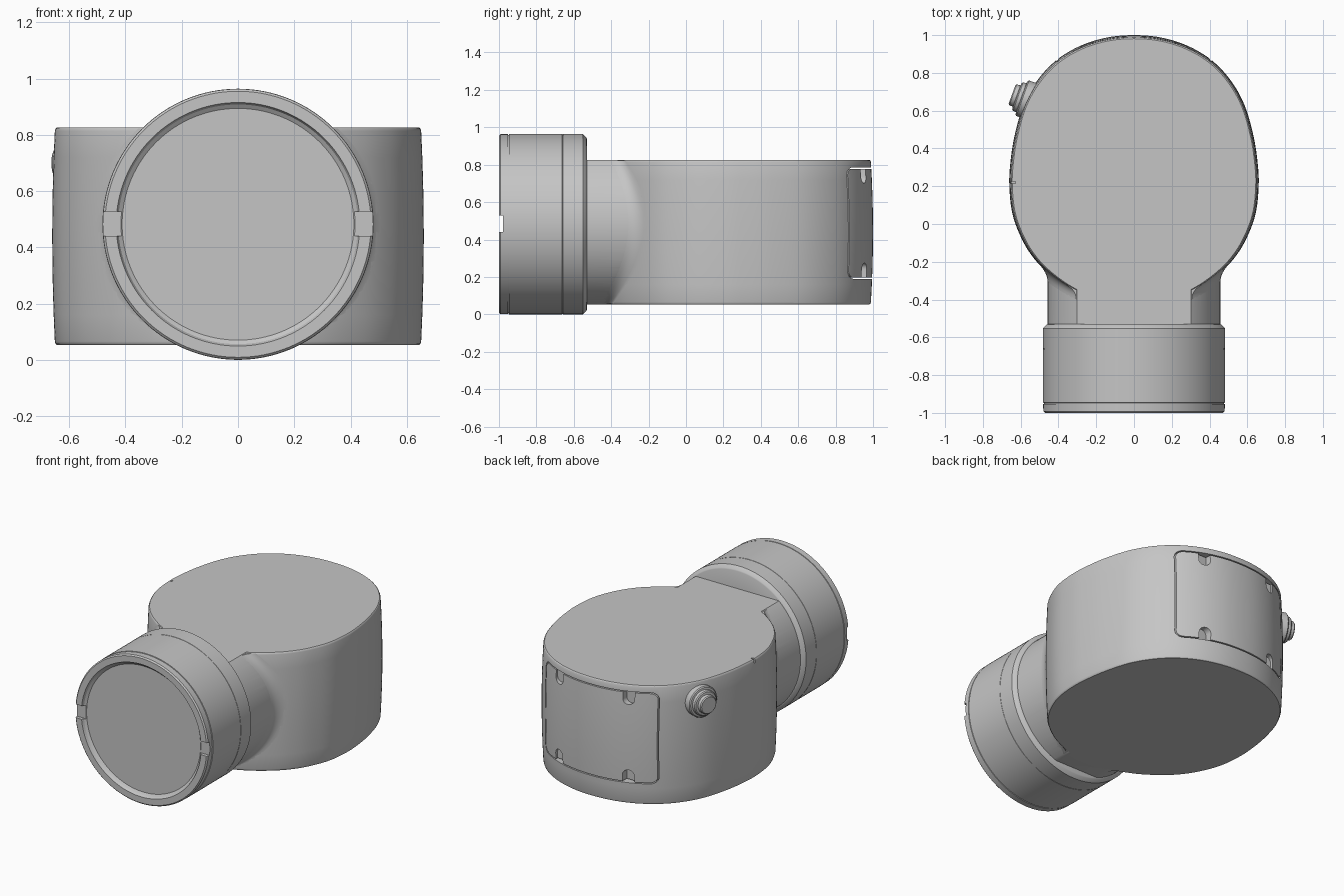
import bpy, bmesh, math
from mathutils import Vector, Matrix

if "Cube" in bpy.data.objects:
    bpy.data.objects.remove(bpy.data.objects["Cube"])

grey = bpy.data.materials.new("plain grey")
grey.use_nodes = True
COLOUR = (0.56, 0.56, 0.56, 1)
grey.diffuse_color = COLOUR
grey.node_tree.nodes["Principled BSDF"].inputs["Base Color"].default_value = COLOUR

AXIS_Z = 0.482          # height of the pipe axis
NECK_R = 0.457
BOTTOM, TOP = 0.053, 0.826
MIDDLE = (BOTTOM + TOP) / 2


def make(name, bm):
    bmesh.ops.recalc_face_normals(bm, faces=bm.faces)
    mesh = bpy.data.meshes.new(name)
    bm.to_mesh(mesh)
    bm.free()
    mesh.materials.append(grey)
    ob = bpy.data.objects.new(name, mesh)
    bpy.context.collection.objects.link(ob)
    return ob


def loft(bm, rings, closed=False):
    """Skin a list of equal-length point rings, capped unless closed."""
    loops = [[bm.verts.new(p) for p in ring] for ring in rings]
    n = len(loops[0])
    pairs = list(zip(loops, loops[1:]))
    if closed:
        pairs.append((loops[-1], loops[0]))
    for a, b in pairs:
        for i in range(n):
            j = (i + 1) % n
            bm.faces.new((a[i], a[j], b[j], b[i]))
    if not closed:
        bm.faces.new(loops[0])
        bm.faces.new(loops[-1])


def lathe(name, profile, origin, direction, segments=96):
    """Turn (radius, height) pairs about a direction."""
    bm = bmesh.new()
    angles = [2 * math.pi * i / segments for i in range(segments)]
    loft(bm, [[(r * math.cos(a), r * math.sin(a), h) for a in angles] for r, h in profile])
    turn = Vector(direction).to_track_quat('Z', 'Y').to_matrix().to_4x4()
    bm.transform(Matrix.Translation(origin) @ turn)
    return make(name, bm)


def box(name, centre, size):
    bm = bmesh.new()
    bmesh.ops.create_cube(bm, size=1)
    bm.transform(Matrix.Translation(centre) @ Matrix.Diagonal((*size, 1)))
    return make(name, bm)


def combine(target, tool, operation):
    mod = target.modifiers.new(operation, 'BOOLEAN')
    mod.operation, mod.object, mod.solver = operation, tool, 'EXACT'
    bpy.context.view_layer.objects.active = target
    bpy.ops.object.modifier_apply(modifier=mod.name)
    bpy.data.objects.remove(tool)


def spline(points, steps=6):
    """Closed Catmull-Rom curve through the points."""
    out, n = [], len(points)
    for i in range(n):
        p0, p1, p2, p3 = (Vector(points[(i + k) % n]) for k in (-1, 0, 1, 2))
        for s in range(steps):
            t = s / steps
            out.append(0.5 * (2 * p1 + (p2 - p0) * t + (2 * p0 - 5 * p1 + 4 * p2 - p3) * t ** 2
                              + (3 * p1 - p0 - 3 * p2 + p3) * t ** 3))
    return out


def bulge(z):
    """Barrel scale of the drum at a height."""
    return 1 - 0.014 * ((z - MIDDLE) / 0.374) ** 2


# Rounded drum body with a slight barrel bulge
half = [(0, 1), (0.145, 0.987), (0.285, 0.943), (0.41, 0.868), (0.51, 0.763), (0.585, 0.63),
        (0.634, 0.46), (0.656, 0.31), (0.66, 0.2), (0.647, 0.07), (0.612, -0.04), (0.55, -0.155),
        (0.455, -0.26), (0.31, -0.36), (0.14, -0.425), (0, -0.44)]
outline = spline(half + [(-x, y) for x, y in half[-2:0:-1]])
levels = [(BOTTOM, 0.976), (BOTTOM + 0.004, 0.982)]
for i in range(9):
    z = MIDDLE + (i / 4 - 1) * 0.374
    levels.append((z, bulge(z)))
levels += [(TOP - 0.004, 0.982), (TOP, 0.976)]
bm = bmesh.new()
loft(bm, [[(p.x * s, 0.2 + (p.y - 0.2) * s, z) for p in outline] for z, s in levels])
body = make("drum_body", bm)

# Neck: a pipe flattened level with the drum's top and bottom
neck = lathe("neck", [(NECK_R, 0), (NECK_R, 0.6)], (0, 0.04, AXIS_Z), (0, -1, 0))
combine(neck, box("neck_trim", (0, 0, MIDDLE), (2, 3, TOP - BOTTOM)), 'INTERSECT')
combine(body, neck, 'UNION')


# Soft concave blend where the neck meets the drum
def drum_front(x, z):
    s = bulge(z)
    for a, b in zip(outline, outline[1:]):
        if a.y < 0 and a.x >= x / s >= b.x:
            y = a.y + (b.y - a.y) * (a.x - x / s) / (a.x - b.x)
            return 0.2 + (y - 0.2) * s


def blend_ring(side, z):
    x = math.sqrt(NECK_R ** 2 - (z - AXIS_Z) ** 2)
    corner = Vector((x, drum_front(x, z), z))
    on_neck = corner + Vector((0, -0.05, 0))
    on_drum = Vector((x + 0.05, drum_front(x + 0.05, z), z))
    ring = [corner + Vector((-0.01, 0.012, 0))]
    for i in range(7):
        t = i / 6
        ring.append(on_neck * (1 - t) ** 2 + corner * (2 * t * (1 - t)) + on_drum * t * t)
    return [(side * p.x, p.y, p.z) for p in ring]


blends = []
for side, name in ((1, "left_neck_blend"), (-1, "right_neck_blend")):
    bm = bmesh.new()
    low, high = BOTTOM + 0.004, TOP - 0.004
    loft(bm, [blend_ring(side, low + (high - low) * i / 28) for i in range(29)])
    blends.append(make(name, bm))


# Slit around the rear cover panel
def rounded_rect(w, z0, z1, r, y):
    pts = []
    corners = [(w - r, z1 - r), (r - w, z1 - r), (r - w, z0 + r), (w - r, z0 + r)]
    for k, (cx, cz) in enumerate(corners):
        for s in range(7):
            a = math.pi / 2 * (k + s / 6)
            pts.append((cx + r * math.cos(a), y, cz + r * math.sin(a)))
    return pts


P0, P1, GAP = 0.19, 0.785, 0.007
bm = bmesh.new()
outer = [rounded_rect(0.41, P0, P1, 0.045, y) for y in (0.84, 1.1)]
inner = [rounded_rect(0.41 - GAP, P0 + GAP, P1 - GAP, 0.045 - GAP, y) for y in (1.1, 0.84)]
loft(bm, outer + inner, closed=True)
combine(body, make("panel_slit", bm), 'DIFFERENCE')

# Four screw pockets open to the panel's upper and lower edges
for x in (-0.25, 0.25):
    for edge, up in ((P1, 1), (P0, -1)):
        arc = [(x + 0.034 * math.cos(a), edge - up * (0.05 + 0.034 * math.sin(a)))
               for a in (math.pi * i / 12 for i in range(13))]
        shape = arc + [(x - 0.034, edge - up * 0.003), (x + 0.034, edge - up * 0.003)]
        bm = bmesh.new()
        loft(bm, [[(px, y, pz) for px, pz in shape] for y in (0.92, 1.1)])
        combine(body, make("screw_pocket", bm), 'DIFFERENCE')

# Small index nick on the top rim
combine(body, box("index_nick", (-0.645, 0.22, TOP), (0.035, 0.012, 0.05)), 'DIFFERENCE')

# Collar with chamfered back, seam grooves and a shallow recessed front
collar = lathe("collar", [
    (0.3, 0), (0.457, 0), (0.464, 0.003), (0.482, 0.022), (0.482, 0.128), (0.4805, 0.129),
    (0.4805, 0.131), (0.482, 0.132), (0.482, 0.416), (0.477, 0.417), (0.477, 0.422),
    (0.481, 0.423), (0.481, 0.462), (0.473, 0.47), (0.433, 0.47), (0.426, 0.455),
    (0.412, 0.445)], (0, -0.53, AXIS_Z), (0, -1, 0), 128)
for side in (-1, 1):
    combine(collar, box("rim_notch", (side * 0.46, -1, 0.484), (0.1, 0.044, 0.088)), 'DIFFERENCE')

# Stepped side button
button = lathe("side_button", [
    (0.1, -0.06), (0.1, 0.008), (0.094, 0.014), (0.082, 0.016), (0.08, 0.034), (0.074, 0.04),
    (0.06, 0.042), (0.058, 0.062), (0.052, 0.068)], (-0.582, 0.663, 0.70), (-0.94, 0.34, 0), 48)

for ob in (body, collar, button, *blends):
    bpy.ops.object.select_all(action='DESELECT')
    ob.select_set(True)
    bpy.context.view_layer.objects.active = ob
    bpy.ops.object.shade_smooth_by_angle(angle=math.radians(28))
